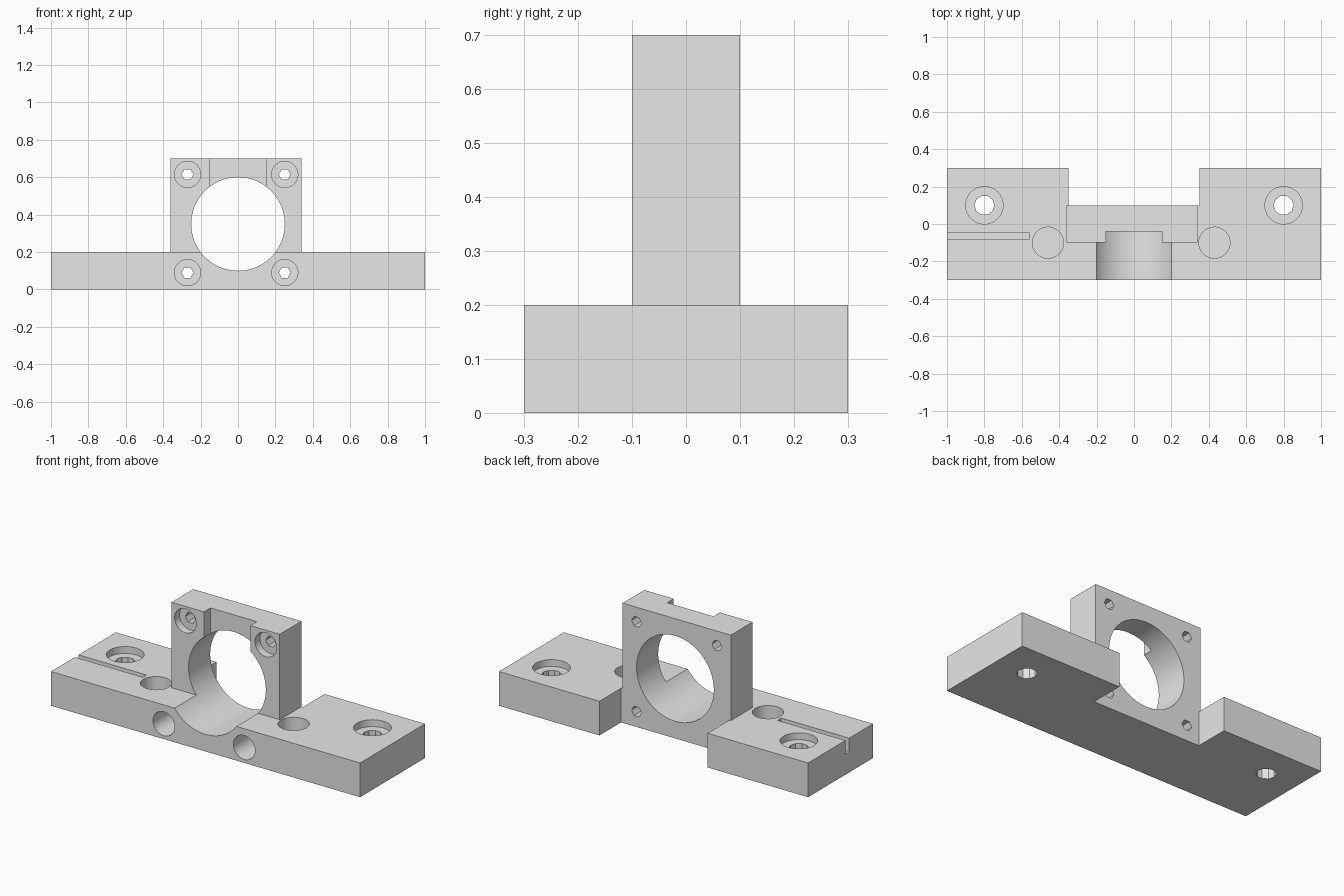
import bpy
import bmesh
from math import pi
from mathutils import Matrix, Vector

cube = bpy.data.objects.get("Cube")
if cube:
    bpy.data.objects.remove(cube, do_unlink=True)

grey = bpy.data.materials.new("plain grey")
grey.use_nodes = True
grey.diffuse_color = (0.8, 0.8, 0.8, 1)
grey.node_tree.nodes["Principled BSDF"].inputs["Base Color"].default_value = (0.8, 0.8, 0.8, 1)


def make_object(name, bm):
    mesh = bpy.data.meshes.new(name)
    bm.to_mesh(mesh)
    bm.free()
    mesh.materials.append(grey)
    obj = bpy.data.objects.new(name, mesh)
    bpy.context.collection.objects.link(obj)
    return obj


def box(name, low, high):
    low, high = Vector(low), Vector(high)
    bm = bmesh.new()
    place = Matrix.Translation((low + high) / 2) @ Matrix.Diagonal((high - low).to_4d())
    bmesh.ops.create_cube(bm, size=1, matrix=place)
    return make_object(name, bm)


def rod(name, start, end, radius, sides=64):
    """Cylinder between two points, with a corner on the x axis."""
    start, end = Vector(start), Vector(end)
    axis = end - start
    turn = Matrix.Rotation(pi / 2, 4, "X") if abs(axis.y) > abs(axis.z) else Matrix()
    place = Matrix.Translation((start + end) / 2) @ turn @ Matrix.Rotation(pi / 2, 4, "Z")
    bm = bmesh.new()
    bmesh.ops.create_cone(bm, cap_ends=True, segments=sides, radius1=radius,
                          radius2=radius, depth=axis.length, matrix=place)
    return make_object(name, bm)


def combine(target, tool, operation="DIFFERENCE"):
    mod = target.modifiers.new(tool.name, "BOOLEAN")
    mod.operation = operation
    mod.solver = "EXACT"
    mod.object = tool
    bpy.context.view_layer.objects.active = target
    bpy.ops.object.modifier_apply(modifier=mod.name)
    bpy.data.objects.remove(tool, do_unlink=True)


# Base bar with a recess in the back, and the upright plate
bracket = box("mounting_bracket", (-1, -0.3, 0), (1, 0.3, 0.2))
combine(bracket, box("back_recess", (-0.35, 0.1, -0.1), (0.35, 0.4, 0.3)))
combine(bracket, box("upright_plate", (-0.36, -0.1, 0.1), (0.34, 0.1, 0.7)), "UNION")

# Main bore and the notch above it
combine(bracket, rod("main_bore", (0, -0.4, 0.35), (0, 0.4, 0.35), 0.25, 96))
combine(bracket, box("top_notch", (-0.15, -0.2, 0.4), (0.15, -0.04, 0.8)))

# Four counterbored screw holes through the plate
for x in (-0.27, 0.25):
    for z in (0.09, 0.615):
        combine(bracket, rod("screw_head", (x, -0.4, z), (x, -0.055, z), 0.07))
        combine(bracket, rod("screw_hole", (x, -0.2, z), (x, 0.2, z), 0.032, 6))

# Counterbored mounting holes at the ends of the base
for x in (-0.8, 0.8):
    combine(bracket, rod("bolt_head", (x, 0.1, 0.16), (x, 0.1, 0.3), 0.1))
    combine(bracket, rod("bolt_hole", (x, 0.1, -0.1), (x, 0.1, 0.3), 0.053, 10))

# Blind round pockets beside the plate
for x in (-0.46, 0.43):
    combine(bracket, rod("round_pocket", (x, -0.1, 0.05), (x, -0.1, 0.3), 0.083))

# Narrow slot running in from one end
combine(bracket, box("narrow_slot", (-1.1, -0.08, 0.12), (-0.56, -0.045, 0.3)))

bpy.ops.object.select_all(action="DESELECT")
bracket.select_set(True)
bpy.context.view_layer.objects.active = bracket
bpy.ops.object.shade_smooth_by_angle(angle=pi / 6)
